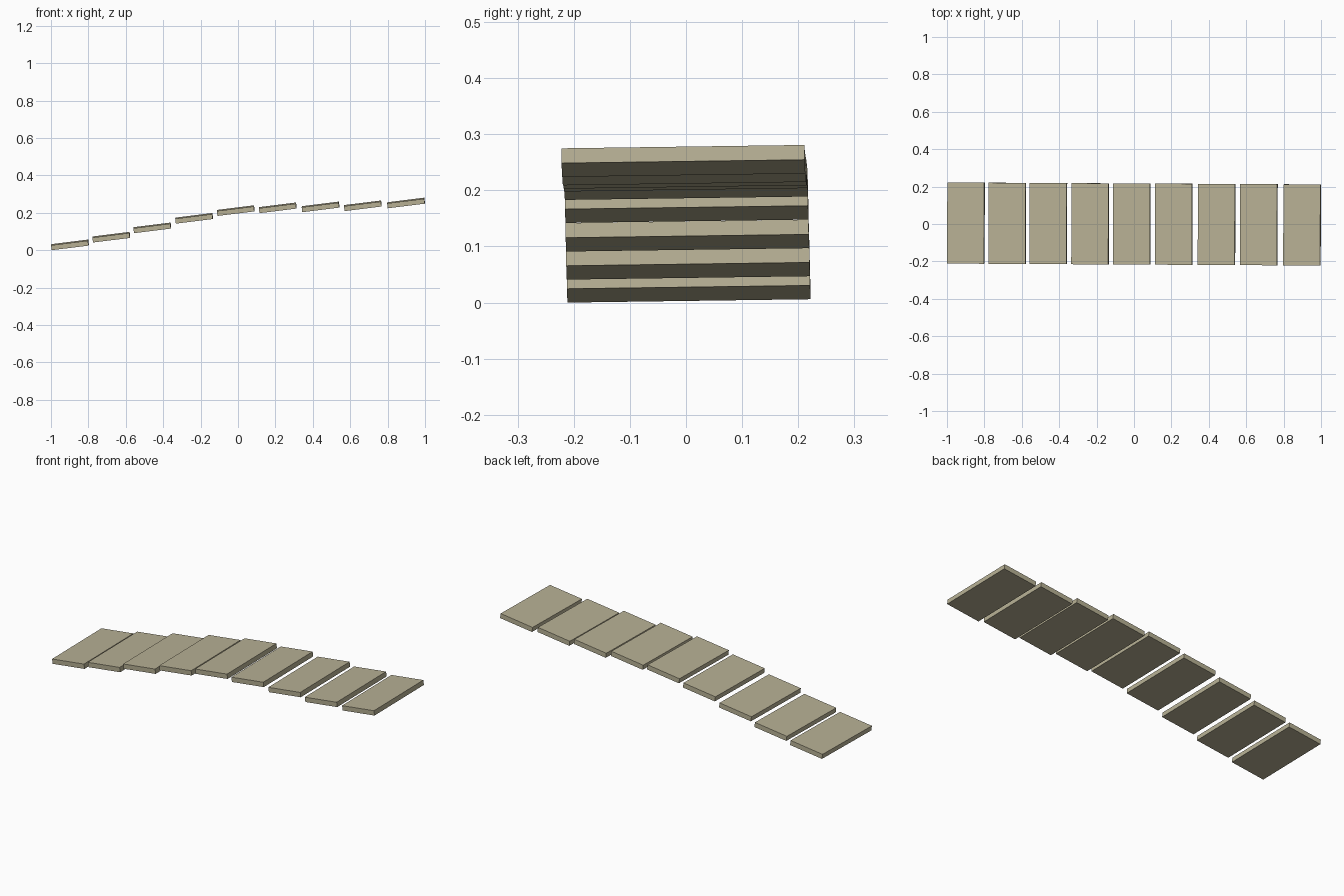
import bpy
from math import radians

if "Cube" in bpy.data.objects:
    bpy.data.objects.remove(bpy.data.objects["Cube"])

LENGTH, WIDTH, THICK = 0.199, 0.4335, 0.0265
TILT = (radians(0.8), radians(-7.1), radians(-0.3))   # every board leans the same way
HALF_RISE = 0.0284                                    # lowest corner to board centre

# Centre x and lowest z of each board along the rising walkway
BOARDS = [(-0.8985, 0.0), (-0.6775, 0.041), (-0.458, 0.091),
          (-0.2345, 0.142), (-0.012, 0.183), (0.2125, 0.198),
          (0.4415, 0.203), (0.6675, 0.209), (0.8985, 0.224)]

wood = bpy.data.materials.new("pale_wood")
wood.diffuse_color = (0.48, 0.44, 0.30, 1)
wood.use_nodes = True
wood.node_tree.nodes["Principled BSDF"].inputs["Base Color"].default_value = wood.diffuse_color


def board(index, x, z):
    bpy.ops.mesh.primitive_cube_add(size=1)
    ob = bpy.context.object
    ob.name = f"walkway_board_{index}"
    ob.scale = (LENGTH, WIDTH, THICK)
    bpy.ops.object.transform_apply(location=False, rotation=False, scale=True)
    ob.rotation_euler = TILT
    ob.location = (x, -0.0053 * x, z + HALF_RISE)
    ob.data.materials.append(wood)


# Separate boards, left to right
for i, (x, z) in enumerate(BOARDS, 1):
    board(i, x, z)
